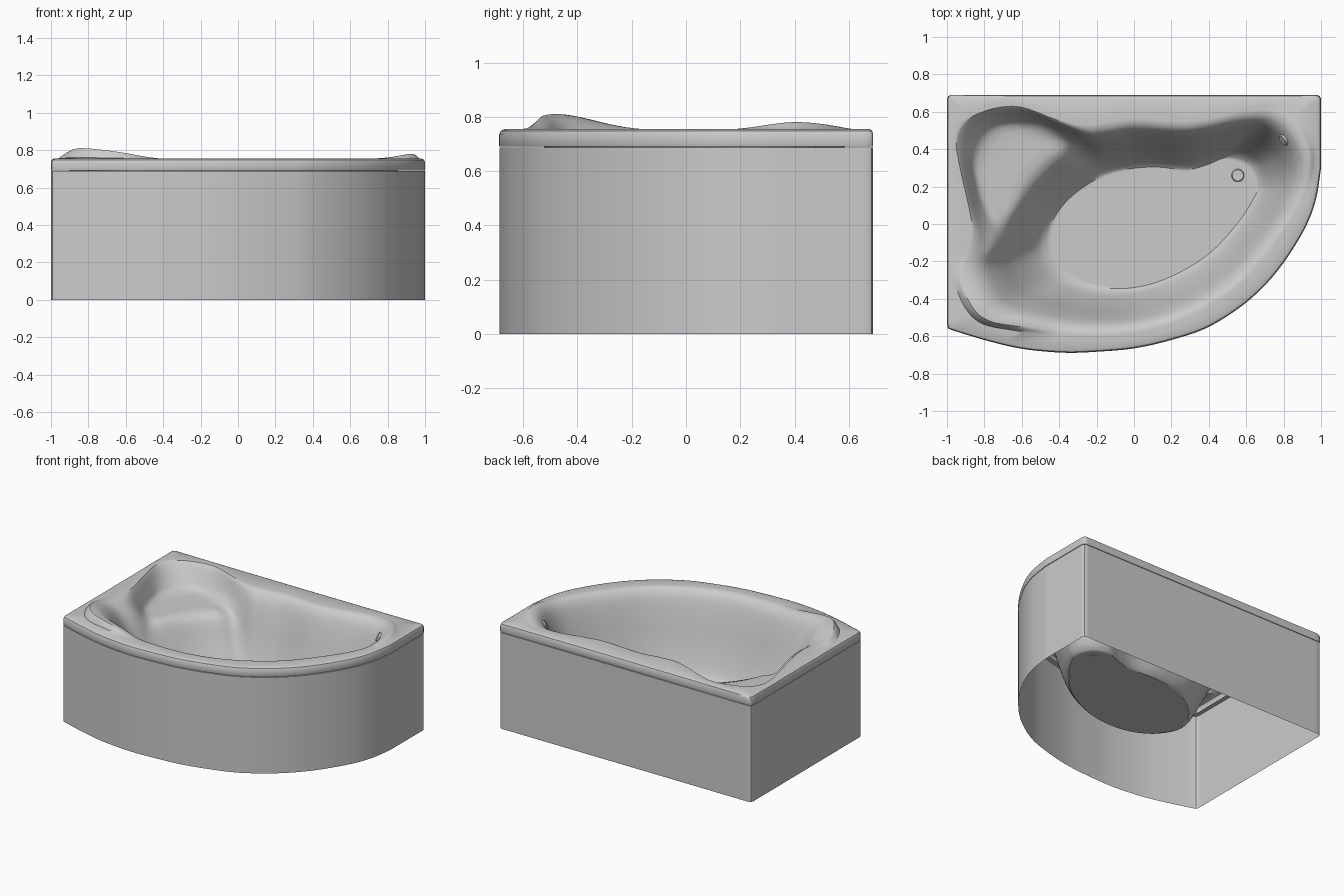
import bpy, bmesh, math
from mathutils import Vector

if "Cube" in bpy.data.objects:
    bpy.data.objects.remove(bpy.data.objects["Cube"])

CX, CY = 0.1, 0.0          # centre of the radial lofts
TOP, FLOOR = 0.755, 0.195


def cr(a, b, c, d, t):
    return tuple(0.5 * (2*q + (r-p)*t + (2*p-5*q+4*r-s)*t*t + (3*q-p-3*r+s)*t**3)
                 for p, q, r, s in zip(a, b, c, d))


def spline(pts, closed, n):
    out, k = [], len(pts)
    idx = (lambda i: i % k) if closed else (lambda i: min(max(i, 0), k - 1))
    for i in range(k if closed else k - 1):
        for j in range(n):
            out.append(cr(*(pts[idx(i + o)] for o in (-1, 0, 1, 2)), j / n))
    if not closed:
        out.append(tuple(pts[-1]))
    return out


def radius(poly, th):
    """Distance from the loft centre to a closed outline in direction th."""
    dx, dy = math.cos(th), math.sin(th)
    best = 0
    for (x1, y1), (x2, y2) in zip(poly, poly[1:] + poly[:1]):
        ax, ay, ex, ey = x1 - CX, y1 - CY, x2 - x1, y2 - y1
        den = dx * ey - dy * ex
        if abs(den) < 1e-9:
            continue
        t = (ax * ey - ay * ex) / den
        s = (ax * dy - ay * dx) / den
        if -1e-5 <= s <= 1 + 1e-5 and t > best:
            best = t
    return best


def smooth(a, b, x):
    t = min(max((x - a) / (b - a), 0), 1)
    return t * t * (3 - 2 * t)


def hump(x, lo, mid, hi):
    return smooth(lo, mid, x) if x < mid else 1 - smooth(mid, hi, x)


def table(curve, x):
    """Linear lookup in a finely sampled curve."""
    if x <= curve[0][0]:
        return curve[0][1]
    for (a, u), (b, v) in zip(curve, curve[1:]):
        if x <= b:
            return u + (v - u) * (x - a) / max(b - a, 1e-6)
    return curve[-1][1]


# Outlines
front = spline([(1, .30), (.97, .12), (.9, -.05), (.76, -.26), (.6, -.42), (.4, -.55), (.2, -.62),
                (0, -.665), (-.2, -.683), (-.38, -.688), (-.6, -.667), (-.8, -.62), (-.98, -.565)], False, 6)
corners = [(-.994, -.558), (-1, -.54), (-1, .67), (-.994, .684), (-.98, .69), (.98, .69), (.994, .684), (1, .67)]
outer = front + corners
inner = spline([(.94, .3), (.925, .42), (.85, .54), (.75, .6), (.6, .6), (.4, .555), (.25, .54), (0, .555),
                (-.15, .535), (-.3, .525), (-.45, .57), (-.55, .61), (-.65, .63), (-.78, .61), (-.9, .55),
                (-.95, .45), (-.93, .3), (-.885, .1), (-.86, -.05), (-.88, -.15), (-.92, -.23),
                (-.92, -.32), (-.86, -.45), (-.77, -.52), (-.6, -.55), (-.4, -.58), (-.2, -.59),
                (0, -.575), (.2, -.525), (.4, -.43), (.6, -.28), (.8, -.03), (.9, .15)], True, 6)
floor = spline([(.66, .2), (.62, .31), (.5, .355), (.4, .32), (.28, .29), (.1, .305), (-.1, .28), (-.25, .21),
                (-.38, .1), (-.45, -.03), (-.44, -.15), (-.35, -.27), (-.2, -.335), (0, -.34), (.2, -.28),
                (.4, -.16), (.55, 0), (.63, .12)], True, 6)
# Seat ledge back and front radius by angle in degrees
seat_back = spline([(125, .6), (133, .69), (141, .84), (149, .97), (160, .99), (168, .94),
                    (180, .86), (190, .83)], False, 4)
seat_edge = spline([(125, .54), (138, .59), (155, .655), (172, .725), (187, .8), (192, .81)], False, 4)
wall = [(0, 1), (.08, .99), (.17, .96), (.28, .88), (.42, .69), (.57, .44), (.72, .23), (.88, .06), (1, 0)]

angles = {round(2 * math.pi * i / 260, 5) for i in range(260)}
angles |= {round(math.atan2(y - CY, x - CX) % (2 * math.pi), 5) for x, y in corners}
angles = sorted(angles)


def section(th):
    """Rim and basin profile as (radius, z), from the outside down to the floor."""
    deg = math.degrees(th)
    R, r0, rf = radius(outer, th), radius(inner, th), radius(floor, th)
    b = .056 * hump(deg, 188, 207, 230) + .026 * hump(deg, 11, 26, 46)
    z0 = TOP + b
    gap = R - r0
    e = min(.022, .3 * gap)
    rim = [(R - .03, .692), (R - .001, .692), (R, .694), (R, TOP - .02), (R - e * .3, TOP - .006),
           (R - e, TOP), (r0 + min(.035, .45 * gap), TOP + b * .1), (r0 + min(.015, .2 * gap), TOP + b * .75)]
    w = smooth(123, 146, deg) * (1 - smooth(174, 194, deg))
    r1 = min(table(seat_back, deg), r0 - .03)
    r2 = min(table(seat_edge, deg), r1 - .01)
    seat = [(r0, 1), (r0 + .2*(r1-r0), .95), (r0 + .6*(r1-r0), .82), (r1, .73), ((r1+r2)/2, .705),
            (r2, .67), (r2 + .35*(rf-r2), .42), (r2 + .8*(rf-r2), .09), (rf, 0)]
    prof = []
    for (f, h), (sr, sh) in zip(wall, seat):
        r = r0 + f * (rf - r0)
        prof.append((r + w * (sr - r), FLOOR + (z0 - FLOOR) * (h + w * (sh - h))))
    basin = [(r, max(z, FLOOR)) for r, z in spline(prof, False, 3)]
    return rim + basin + [(rf * .97, FLOOR), (rf * .9, FLOOR), (rf * .5, FLOOR)]


def loft(name, sections, cap=False):
    bm = bmesh.new()
    cols = [[bm.verts.new((CX + r * math.cos(t), CY + r * math.sin(t), z)) for r, z in s]
            for t, s in zip(angles, sections)]
    mid = bm.verts.new((CX, CY, FLOOR)) if cap else None
    for a, b in zip(cols, cols[1:] + cols[:1]):
        for i in range(len(a) - 1):
            bm.faces.new((a[i], b[i], b[i + 1], a[i + 1]))
        if cap:
            bm.faces.new((a[-1], b[-1], mid))
    return finish(name, bm, 40)


def finish(name, bm, deg):
    me = bpy.data.meshes.new(name)
    bm.to_mesh(me)
    bm.free()
    ob = bpy.data.objects.new(name, me)
    bpy.context.collection.objects.link(ob)
    bpy.ops.object.select_all(action='DESELECT')
    ob.select_set(True)
    bpy.context.view_layer.objects.active = ob
    bpy.ops.object.shade_smooth_by_angle(angle=math.radians(deg))
    return ob


# Rim and basin in one shell
loft("tub_basin", [section(t) for t in angles], cap=True)

# Outer skirt, open at the bottom
skirt = []
for t in angles:
    R = radius(outer, t)
    skirt.append([(R - .001, 0), (R - .001, .688), (R - .025, .688)])
loft("tub_skirt", skirt)


# Drain and overflow covers
def cover(name, loc, normal, r):
    bm = bmesh.new()
    bmesh.ops.create_cone(bm, cap_ends=True, segments=32, radius1=r, radius2=r * .85, depth=.012)
    ob = finish(name, bm, 50)
    ob.location = loc
    ob.rotation_euler = Vector(normal).to_track_quat('Z', 'Y').to_euler()


cover("drain_cover", (.555, .26, FLOOR + .004), (0, 0, 1), .035)

th = math.atan2(.45 - CY, .8 - CX)
rr = math.hypot(.45 - CY, .8 - CX)
prof = section(th)[8:]
(ra, za), (rb, zb) = next((p, q) for p, q in zip(prof, prof[1:]) if p[0] >= rr >= q[0])
n = Vector((-(za - zb) * math.cos(th), -(za - zb) * math.sin(th), ra - rb)).normalized()
pos = Vector((.8, .45, zb + (za - zb) * (rr - rb) / (ra - rb)))
cover("overflow_cover", pos + n * .003, n, .034)
